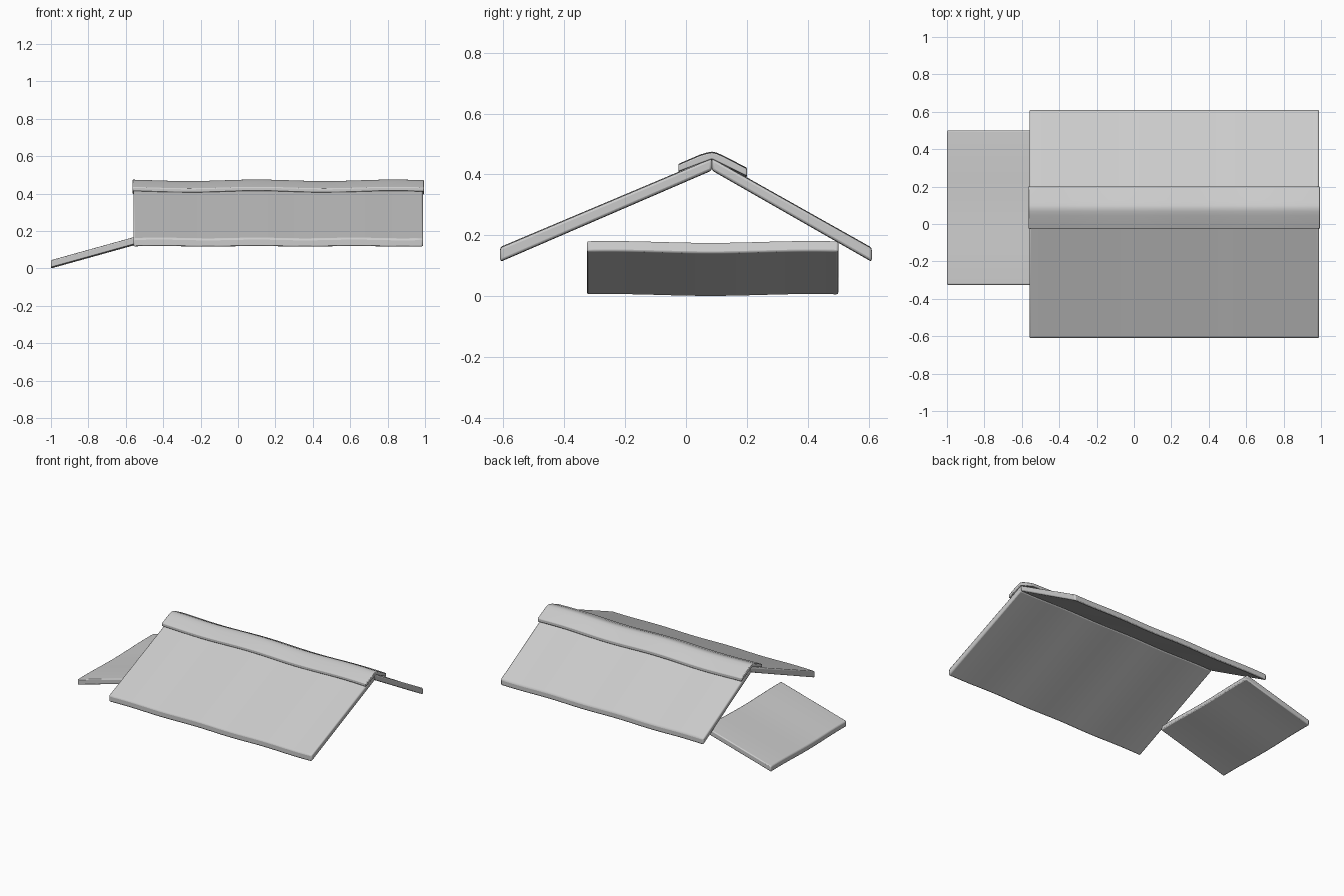
import bpy, bmesh, math

if "Cube" in bpy.data.objects:
    bpy.data.objects.remove(bpy.data.objects["Cube"])

grey = bpy.data.materials.new("light grey")
grey.diffuse_color = (0.6, 0.6, 0.6, 1)
grey.use_nodes = True
grey.node_tree.nodes["Principled BSDF"].inputs["Base Color"].default_value = grey.diffuse_color


def extrude_profile(name, profile, start, end, place, wave, bevel, steps=40):
    """Sweep a closed profile along a line, sagging it gently on the way."""
    bm = bmesh.new()
    rings = []
    for i in range(steps + 1):
        t = start + (end - start) * i / steps
        rings.append([bm.verts.new(place(t, a, b, wave(t))) for a, b in profile])
    n = len(profile)
    for r, s in zip(rings, rings[1:]):
        for j in range(n):
            k = (j + 1) % n
            bm.faces.new((r[j], r[k], s[k], s[j]))
    bm.faces.new(rings[0])
    bm.faces.new(rings[-1])
    bmesh.ops.recalc_face_normals(bm, faces=bm.faces)
    mesh = bpy.data.meshes.new(name)
    bm.to_mesh(mesh)
    bm.free()
    mesh.materials.append(grey)
    obj = bpy.data.objects.new(name, mesh)
    bpy.context.collection.objects.link(obj)
    # Softened edges
    mod = obj.modifiers.new("soft edges", "BEVEL")
    mod.width = bevel
    mod.segments = 2
    mod.limit_method = "ANGLE"
    mod.angle_limit = math.radians(40)
    bpy.ops.object.select_all(action="DESELECT")
    obj.select_set(True)
    bpy.context.view_layer.objects.active = obj
    bpy.ops.object.shade_smooth_by_angle(angle=math.radians(50))
    return obj


def along_x(t, a, b, w):
    return (t, a, b + w)


def along_y(t, a, b, w):
    return (a, t, b + w)


def ridge_wave(x):
    return 0.004 * math.cos((x - 0.1) * math.tau / 0.73)


def eave_wave(x):
    return 0.002 * math.cos((x - 0.1) * math.tau / 0.52)


def lean_wave(y):
    return -0.003 * math.cos((y - 0.08) * math.tau / 0.66)


# Main roof slopes, meeting at an off-centre ridge
extrude_profile("front_slope",
                [(-0.61, 0.115), (0.085, 0.415), (0.085, 0.453), (-0.61, 0.16)],
                -0.56, 0.99, along_x, eave_wave, 0.008)
extrude_profile("back_slope",
                [(0.61, 0.115), (0.61, 0.158), (0.085, 0.453), (0.085, 0.415)],
                -0.56, 0.99, along_x, eave_wave, 0.008)

# Rounded cap over the ridge
extrude_profile("ridge_cap",
                [(-0.025, 0.409), (0.085, 0.450), (0.2, 0.394), (0.2, 0.418),
                 (0.125, 0.457), (0.1, 0.468), (0.085, 0.471), (0.068, 0.468),
                 (0.045, 0.461), (-0.025, 0.431)],
                -0.565, 0.995, along_x, ridge_wave, 0.004)

# Low side roof, tucked under the main roof
extrude_profile("side_roof",
                [(-1.0, 0.003), (-0.49, 0.145), (-0.50, 0.180), (-1.0, 0.041)],
                -0.325, 0.5, along_y, lean_wave, 0.006)
